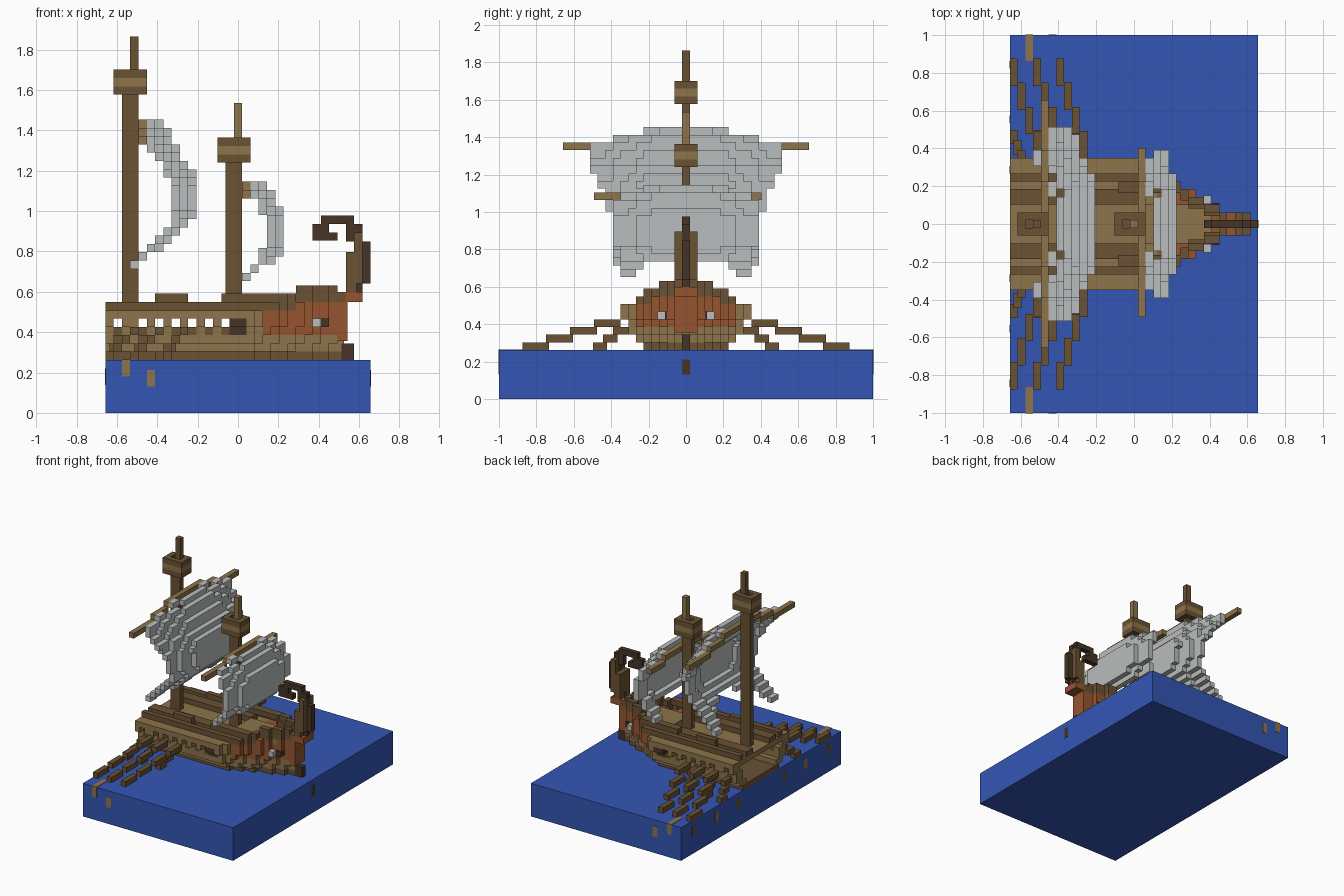
import bpy, bmesh, math

cube = bpy.data.objects.get("Cube")
if cube:
    bpy.data.objects.remove(cube, do_unlink=True)

V = 0.0411              # block size
X0, Z0 = -16 * V, 0.262  # stern edge and water level


def material(name, *rgb):
    m = bpy.data.materials.new(name)
    m.use_nodes = True
    m.diffuse_color = (*rgb, 1)
    m.node_tree.nodes["Principled BSDF"].inputs["Base Color"].default_value = (*rgb, 1)
    return m


SEA = material("sea blue", 0.034, 0.093, 0.456)
LIGHT = material("light wood", 0.266, 0.174, 0.069)
DARK = material("dark wood", 0.144, 0.084, 0.034)
BLACK = material("blackened wood", 0.058, 0.034, 0.018)
RED = material("red paint", 0.305, 0.089, 0.03)
WHITE = material("sail cloth", 0.49, 0.51, 0.51)


class Part:
    """Collects blocks in grid units and turns them into one object."""

    def __init__(self, name):
        self.name, self.bm, self.mats = name, bmesh.new(), []

    def box(self, mat, i, j, k):
        if mat not in self.mats:
            self.mats.append(mat)
        corners = [self.bm.verts.new((X0 + a * V, b * V, Z0 + c * V))
                   for c in k for b in j for a in i]
        for quad in ((0, 2, 3, 1), (4, 5, 7, 6), (0, 1, 5, 4),
                     (2, 6, 7, 3), (0, 4, 6, 2), (1, 3, 7, 5)):
            f = self.bm.faces.new([corners[q] for q in quad])
            f.material_index = self.mats.index(mat)

    def pair(self, mat, i, j, k):
        """A block and its mirror across the keel; one block if it starts at the middle."""
        lo, hi = j
        if lo <= 0:
            self.box(mat, i, (-hi, hi), k)
        else:
            self.box(mat, i, (lo, hi), k)
            self.box(mat, i, (-hi, -lo), k)

    def done(self):
        me = bpy.data.meshes.new(self.name)
        self.bm.to_mesh(me)
        self.bm.free()
        for m in self.mats:
            me.materials.append(m)
        bpy.context.collection.objects.link(bpy.data.objects.new(self.name, me))


# Sea block
sea = Part("sea")
sea.box(SEA, (0, 32), (-1 / V, 1 / V), (-Z0 / V, 0))
sea.done()

# Hull: rows of half width and bow end, from keel to rail
hull = Part("hull")
rows = [(5.5, 28.5), (6.5, 28.5), (7.5, 28.8), (7.5, 29.2), (8.5, 29.2), (8.5, 29.2)]
holes = {1, 4, 6, 8, 10, 12, 14}


def taper(width, i, end, start=16.5):
    """Half width at column i, narrowing to the bow, kept on whole blocks."""
    s = 1 if i < start else max(0, (end - i) / (end - start))
    return max(0.5, math.floor(width * s) + 0.5)


for k, (width, end) in enumerate(rows):
    for i in range(math.ceil(end)):
        outer = min(width, taper(width, i, end))
        solid = i > 15 or k in (0, 5)
        mat = DARK if k == 0 else LIGHT
        if k >= 3 and i >= 19:
            mat = RED
        if i in holes and k == 4:
            continue
        if (i in holes and k == 3) or (i in (15, 16) and k in (3, 4)):
            mat = BLACK if i > 14 else DARK
        hull.pair(mat, (i, min(i + 1, end)), (0 if solid else outer - 2, outer), (k, k + 1))
hull.done()

# Deck planks and rails
deck = Part("deck_rails")
for i in range(29):
    outer = min(6.5, taper(8.5, i, 29.2))
    deck.pair(RED if i >= 23 else DARK, (i, i + 1), (max(0, outer - 1), outer), (6, 7))
    if i < 17:
        deck.pair(DARK, (i, i + 1), (2.5, 4.5), (6, 7))
    if 6 <= i < 10:
        deck.pair(DARK, (i, i + 1), (4.5, 5.5), (6, 8))
    if i >= 14:
        outer = min(5.5, taper(7.5, i, 30))
        deck.pair(DARK, (i, i + 1), (max(0, outer - 1.5), outer), (7, 8))
    if 23 <= i < 28:
        outer = min(3.5, taper(7.5, i, 30))
        deck.pair(DARK, (i, i + 1), (max(0, outer - 1), outer), (8, 9))
deck.box(LIGHT, (17, 26), (-2.5, 2.5), (6, 6.9))
deck.done()

# Painted eyes on the bow
eyes = Part("eyes")
eyes.pair(WHITE, (25, 26), (2.6, 3.7), (4, 5))
eyes.pair(BLACK, (26, 27), (1.6, 2.7), (4, 5))
eyes.done()

# Stem and curled prow
prow = Part("prow")
prow.box(BLACK, (28.5, 30), (-0.5, 0.5), (0, 2))
prow.box(RED, (28, 29.2), (-1.5, 1.5), (2.3, 7))
prow.box(RED, (28, 31), (-1.5, 1.5), (7, 8.2))
for i, k in (((29, 31), (8.2, 9.2)), ((30, 32), (9.2, 14.3)), ((29, 31), (14.3, 16.4)),
             ((26, 30), (16.4, 17.4)), ((25, 28), (14.4, 15.4)), ((25, 27), (15.4, 16.4))):
    prow.box(BLACK, i, (-0.5, 0.5), k)
prow.box(DARK, (29, 30.3), (-1.5, 1.5), (8.2, 13))
prow.pair(DARK, (30, 31), (0.5, 1.5), (9.2, 15.4))
prow.done()


# Masts with lookout baskets
def mast(name, i, basket, top, tip):
    m = Part(name)
    m.box(DARK, (i, i + 2), (-0.5, 0.5), (6, basket))
    m.box(tip, (i + 1, i + 2), (-0.5, 0.5), (basket, top))
    m.box(DARK, (i - 1, i + 3), (-1.5, 1.5), (basket, basket + 1))
    for n, mat in ((1, LIGHT), (2, DARK)):
        k = (basket + n, basket + n + 1)
        m.pair(mat, (i - 1, i + 3), (0.5, 1.5), k)
        m.box(mat, (i - 1, i), (-0.5, 0.5), k)
        m.box(mat, (i + 2, i + 3), (-0.5, 0.5), k)
    m.done()


mast("main_mast", 2, 32, 39, DARK)
mast("fore_mast", 14.5, 23.8, 31, LIGHT)


# Billowed sails: each row has first and last column, half width and bottom notch
def sail(name, start, top, table):
    s = Part(name)
    for n, (a, b, width, notch) in enumerate(table):
        count, k = b - a, (top - n - 1, top - n)
        edge = 0
        for c in range(count):
            out = width if c == count - 1 else round(width * math.sqrt((c + 1) / count)) - 0.5
            if out > notch:
                col = start + b - 1 - c
                s.pair(WHITE, (col, col + 1), (max(edge, notch), out), k)
            edge = out
    s.done()


sail("main_sail", 5, 29, [
    (0, 2, 5.5, 0), (0, 3, 9.5, 0), (0, 3, 12.5, 0), (0, 4, 12.5, 0), (1, 4, 12.5, 0),
    (2, 5, 12.5, 0), (2, 6, 11.5, 0), (3, 6, 11.5, 0), (3, 6, 10.5, 0), (3, 6, 10.5, 0),
    (3, 6, 10.5, 0), (3, 6, 9.5, 0), (3, 5, 9.5, 0), (2, 4, 9.5, 0), (1, 3, 9.5, 2.5),
    (0, 2, 9.5, 4.5), (-1, 1, 9.5, 6.5), (-2, 0, 9.5, 7.5)])
sail("fore_sail", 17.5, 21.5, [
    (0, 2, 5.5, 0), (0, 3, 8.5, 0), (1, 3, 9.5, 0), (1, 4, 9.5, 0), (2, 4, 9.5, 0),
    (2, 4, 9.5, 0), (2, 4, 9.5, 0), (2, 4, 9.5, 0), (1, 4, 8.5, 0), (1, 3, 8.5, 0),
    (0, 2, 8.5, 5.5), (-1, 1, 8.5, 6.5)])

# Stepped yards behind the sails
yards = Part("yards")
for lo, hi, k in ((0, 5.5, 28), (5.5, 9.5, 27), (9.5, 16, 26)):
    yards.pair(LIGHT, (4, 5), (lo, hi), (k, k + 1))
yards.box(LIGHT, (16.5, 17.5), (-5.5, 5.5), (20.5, 21.5))
yards.box(LIGHT, (16.5, 17.5), (5.5, 9.8), (19.5, 20.5))
yards.box(LIGHT, (16.5, 17.5), (-12, -5.5), (19.5, 20.5))
yards.done()

# Oars: long ones sweep astern, short ones drop steeply
oars = Part("oars")
for end in (0, 3, 6):
    for n in range(4):
        i, j = end + 3 - n, 8.5 + 3.1 * n
        oars.pair(DARK, (i, i + 1), (j, j + 3.5), (3 - n, 4 - n))
for i in (1, 4, 8):
    for n in range(3):
        oars.pair(DARK, (i - n / 2, i + 1 - n / 2), (7.5 + 1.4 * n, 9.5 + 1.3 * n), (2 - n, 3 - n))
# Paddle blades break through the sides of the sea block
oars.pair(LIGHT, (2, 3), (21, 24.4), (-2, 0.08))
oars.pair(LIGHT, (5, 6), (21, 24.4), (-3.2, -1.2))
for j, mat in ((6.5, DARK), (13, LIGHT), (20, DARK)):
    oars.pair(mat, (-0.05, 0.1), (j, j + 1), (-3, -1))
oars.box(BLACK, (31.9, 32.05), (-0.5, 0.5), (-3.2, -1.2))
oars.done()
